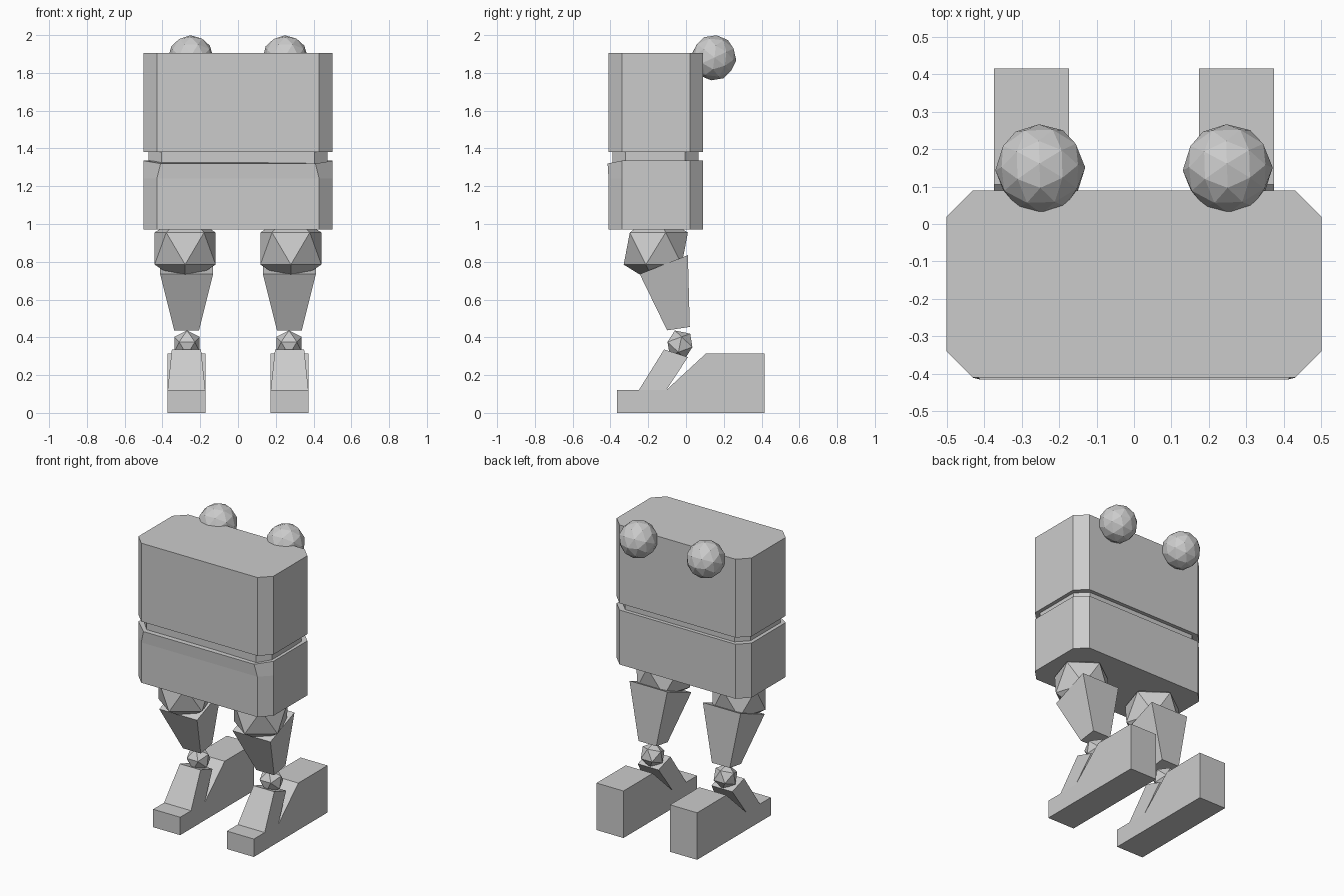
import bpy
import bmesh
import math
from mathutils import Matrix

if "Cube" in bpy.data.objects:
    bpy.data.objects.remove(bpy.data.objects["Cube"])

GREY = (0.6, 0.6, 0.6, 1.0)
grey = bpy.data.materials.new("plain grey")
grey.use_nodes = True
grey.diffuse_color = GREY
grey.node_tree.nodes["Principled BSDF"].inputs["Base Color"].default_value = GREY


def finish(name, bm):
    bmesh.ops.recalc_face_normals(bm, faces=bm.faces)
    mesh = bpy.data.meshes.new(name)
    bm.to_mesh(mesh)
    bm.free()
    mesh.materials.append(grey)
    obj = bpy.data.objects.new(name, mesh)
    bpy.context.collection.objects.link(obj)
    return obj


def loft(name, rings):
    """Skin a stack of equal-length point rings and cap both ends."""
    bm = bmesh.new()
    loops = [[bm.verts.new(p) for p in ring] for ring in rings]
    n = len(loops[0])
    for a, b in zip(loops, loops[1:]):
        for i in range(n):
            j = (i + 1) % n
            bm.faces.new((a[i], a[j], b[j], b[i]))
    bm.faces.new(loops[0][::-1])
    bm.faces.new(loops[-1])
    return finish(name, bm)


def ball(name, centre, radius, subdivisions, turn=0.0, tilt=0.0):
    bm = bmesh.new()
    place = (Matrix.Translation(centre) @ Matrix.Rotation(math.radians(tilt), 4, 'X')
             @ Matrix.Rotation(math.radians(turn), 4, 'Z'))
    bmesh.ops.create_icosphere(bm, subdivisions=subdivisions, radius=radius, matrix=place)
    return finish(name, bm)


def octagon(z, hx=0.5, y0=-0.41, y1=0.09, c=0.07):
    """Chamfered rectangle; the first two points are the front edge."""
    return [(-hx + c, y0, z), (hx - c, y0, z), (hx, y0 + c, z), (hx, y1 - c, z),
            (hx - c, y1, z), (-hx + c, y1, z), (-hx, y1 - c, z), (-hx, y0 + c, z)]


def tapered(name, x, profile, widths):
    """Side profile of (y, z) points with a half width at each point."""
    return loft(name, [[(x + s * w, y, z) for (y, z), w in zip(profile, widths)]
                       for s in (-1, 1)])


# Body: two chamfered blocks with a recessed waist; the lower lip leans forward
loft("upper_body", [octagon(1.38), octagon(1.905)])
loft("waist", [octagon(1.30, 0.475, -0.39, 0.065), octagon(1.40, 0.475, -0.39, 0.065)])
lip = octagon(1.335)
lip[0], lip[1] = (-0.41, -0.415, 1.32), (0.41, -0.415, 1.32)
loft("lower_body", [octagon(0.97), octagon(1.24), lip])

# Paired parts
for side, s in (("left", 1), ("right", -1)):
    ball(f"{side}_rear_ball", (s * 0.25, 0.147, 1.88), 0.12, 2, 20, 25)
    ball(f"{side}_hip", (s * 0.28, -0.16, 0.87), 0.19, 1, 90)
    tapered(f"{side}_thigh", s * 0.272,
            [(-0.245, 0.735), (0.01, 0.835), (0.02, 0.455), (-0.10, 0.437)],
            [0.14, 0.14, 0.066, 0.066])
    ball(f"{side}_ankle", (s * 0.27, -0.032, 0.362), 0.079, 1, 90, 20)
    tapered(f"{side}_shin", s * 0.273,
            [(-0.25, 0.12), (-0.105, 0.12), (0.01, 0.295), (-0.116, 0.336)],
            [0.1, 0.1, 0.077, 0.077])
    tapered(f"{side}_foot", s * 0.273,
            [(-0.365, 0), (0.415, 0), (0.415, 0.315), (0.106, 0.315),
             (-0.105, 0.12), (-0.365, 0.12)], [0.1] * 6)
